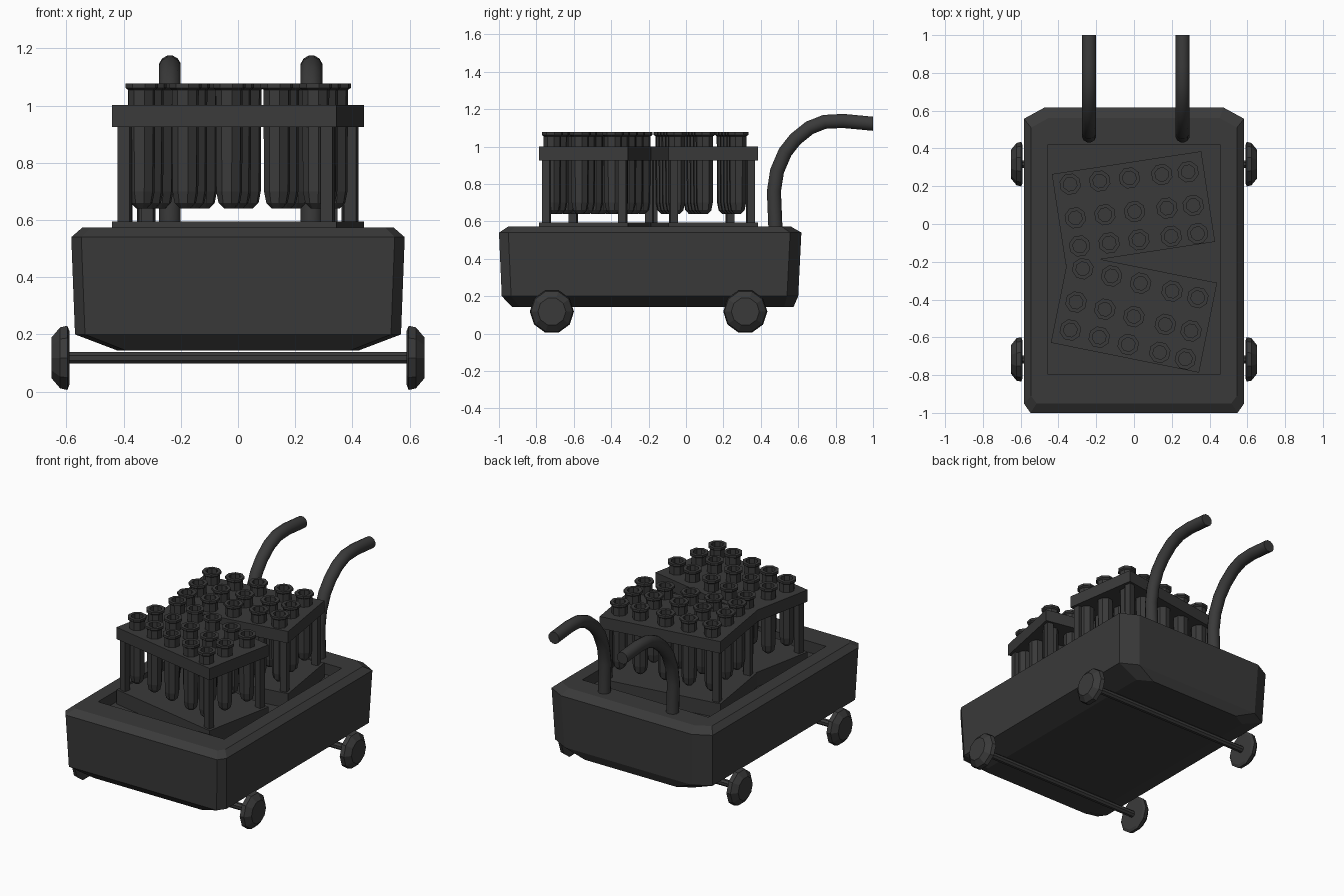
import bpy, bmesh, math
from mathutils import Matrix, Vector

if "Cube" in bpy.data.objects:
    bpy.data.objects.remove(bpy.data.objects["Cube"])

charcoal = bpy.data.materials.new("charcoal")
charcoal.diffuse_color = (0.042, 0.042, 0.042, 1)
charcoal.use_nodes = True
charcoal.node_tree.nodes["Principled BSDF"].inputs["Base Color"].default_value = charcoal.diffuse_color


def finish(name, bm):
    bmesh.ops.recalc_face_normals(bm, faces=bm.faces)
    me = bpy.data.meshes.new(name)
    bm.to_mesh(me)
    bm.free()
    me.materials.append(charcoal)
    ob = bpy.data.objects.new(name, me)
    bpy.context.collection.objects.link(ob)
    return ob


def loft(bm, rings):
    """Skin a list of equal-length point rings and cap both ends."""
    vs = [[bm.verts.new(p) for p in r] for r in rings]
    n = len(vs[0])
    for a, b in zip(vs, vs[1:]):
        for i in range(n):
            bm.faces.new((a[i], a[(i + 1) % n], b[(i + 1) % n], b[i]))
    bm.faces.new(vs[0][::-1])
    bm.faces.new(vs[-1])


def circle(r, h, n, centre=(0, 0)):
    return [Vector((centre[0] + r * math.cos(2 * math.pi * (i + .5) / n),
                    centre[1] + r * math.sin(2 * math.pi * (i + .5) / n), h)) for i in range(n)]


def box(bm, c, size):
    m = Matrix.Translation(c) @ Matrix.Diagonal((*size, 1))
    bmesh.ops.create_cube(bm, size=1, matrix=m)


# cart tub: chamfered outline lofted upward, then down into the recess
def outline(z, hx, y0, y1, fx, fy, bx, by):
    right = [(hx - fx, y0), (hx, y0 + fy), (hx, y1 - by), (hx - bx, y1)]
    return [(x, y, z) for x, y in right] + [(-x, y, z) for x, y in right[::-1]]


bm = bmesh.new()
loft(bm, [outline(.143, .42, -.93, .575, .03, .04, .09, .05),
          outline(.20, .57, -.985, .60, .035, .05, .11, .06),
          outline(.54, .583, -1.0, .617, .035, .05, .11, .06),
          outline(.573, .545, -.95, .56, .03, .04, .09, .05),
          outline(.573, .457, -.795, .42, .002, .002, .002, .002),
          outline(.50, .457, -.795, .42, .002, .002, .002, .002)])
finish("cart_tub", bm)

# axles and wheels
WHEEL = [(.59, .10), (.597, .118), (.622, .112), (.652, .075)]
for label, y in (("front", -.717), ("back", .317)):
    turn = Matrix.Translation((0, y, .118)) @ Matrix.Rotation(math.pi / 2, 4, 'Y')
    bm = bmesh.new()
    loft(bm, [circle(.022, h, 8) for h in (-.595, .595)])
    finish(label + "_axle", bm).matrix_world = turn
    for side, s in (("right", 1), ("left", -1)):
        bm = bmesh.new()
        loft(bm, [circle(r, s * h, 10) for h, r in WHEEL])
        finish(f"{label}_{side}_wheel", bm).matrix_world = turn

# bent pipe handles
PATH = [(.48, .52), (.470, .76), (.487, .87), (.53, .97), (.585, 1.04),
        (.66, 1.10), (.74, 1.132), (.84, 1.137), (1.0, 1.122)]
for side, x in (("left", -.238), ("right", .257)):
    bm = bmesh.new()
    rings = []
    for i, (y, z) in enumerate(PATH):
        a, b = PATH[max(i - 1, 0)], PATH[min(i + 1, len(PATH) - 1)]
        ang = math.atan2(b[1] - a[1], b[0] - a[0])
        if i == len(PATH) - 1:
            ang = 0
        up = Vector((0, -math.sin(ang), math.cos(ang)))
        rings.append([Vector((x + p.x, y, z)) + up * p.y for p in circle(.039, 0, 12)])
    loft(bm, rings)
    ob = finish(side + "_handle", bm)
    bpy.context.view_layer.objects.active = ob
    ob.select_set(True)
    bpy.ops.object.shade_smooth_by_angle(angle=math.radians(40))
    ob.select_set(False)

# test tube racks: frame and hollow rimmed tubes, placed at two angles
TUBE = [(.018, .64), (.038, .66), (.046, .70), (.048, 1.055), (.058, 1.062),
        (.058, 1.077), (.037, 1.077), (.037, .72), (.015, .68)]
for label, centre, deg in (("back", (-.003, .085, 0), 8.7), ("front", (0, -.47, 0), -11.4)):
    place = Matrix.Translation(centre) @ Matrix.Rotation(math.radians(deg), 4, 'Z')
    bm = bmesh.new()
    box(bm, (0, 0, .547), (.80, .485, .095))
    box(bm, (0, 0, .963), (.80, .485, .077))
    for sx in (-1, 1):
        for sy in (-1, 1):
            box(bm, (sx * .362, sy * .208, .76), (.042, .042, .36))
    finish(label + "_rack_frame", bm).matrix_world = place
    bm = bmesh.new()
    for y in (.175, -.005, -.156):
        for x in (-.312, -.155, .003, .175, .315):
            c = (x, y - .047 * (x + .312))
            loft(bm, [circle(r, z, 8, c) for r, z in TUBE])
    finish(label + "_rack_tubes", bm).matrix_world = place
